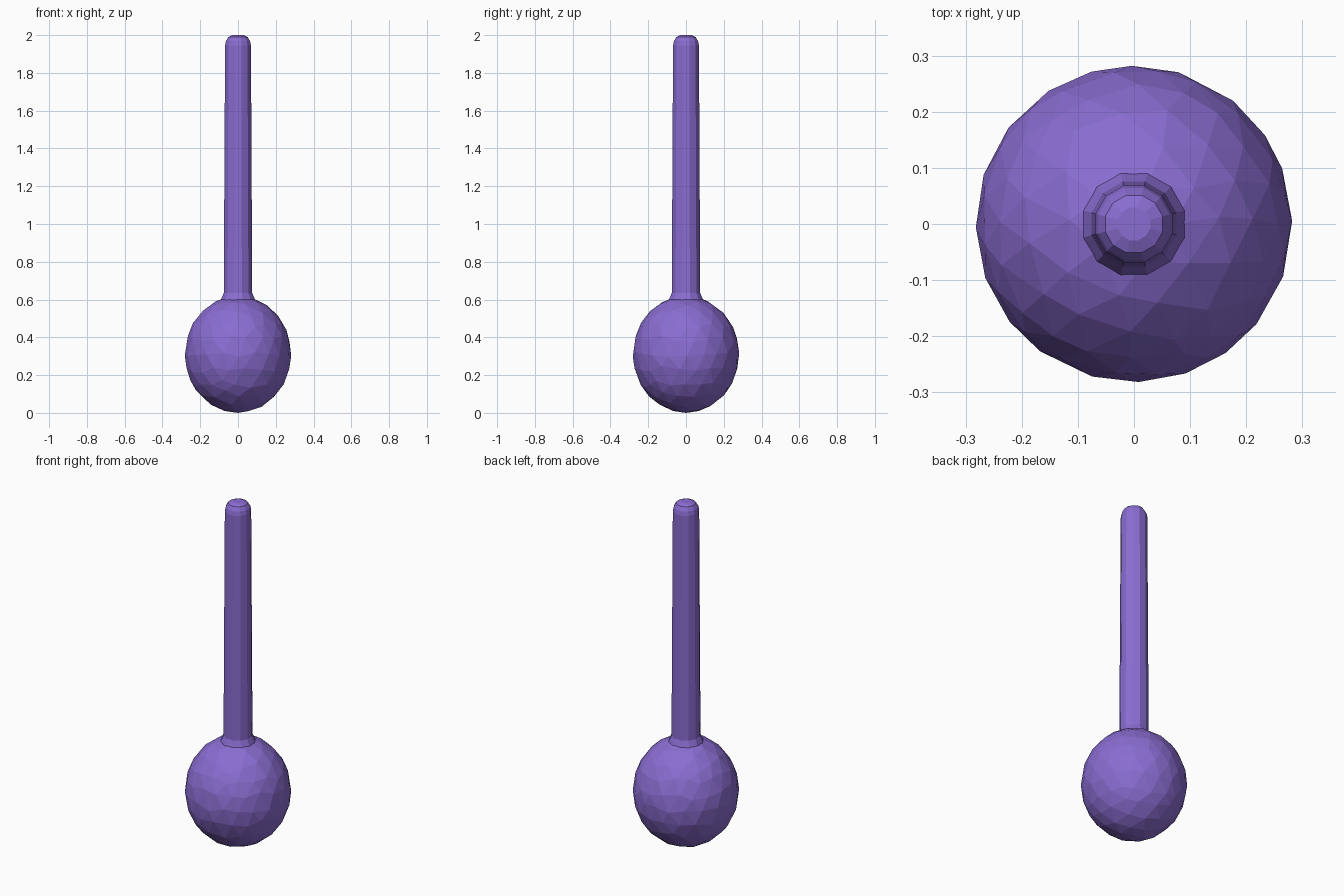
import bpy, bmesh, math, random
from mathutils import Vector

if "Cube" in bpy.data.objects:
    bpy.data.objects.remove(bpy.data.objects["Cube"])

random.seed(4)

# Single flat purple
purple = bpy.data.materials.new("purple")
purple.use_nodes = True
colour = (0.255, 0.152, 0.64, 1)
purple.diffuse_color = colour
purple.node_tree.nodes["Principled BSDF"].inputs["Base Color"].default_value = colour


def add_object(name, bm):
    bmesh.ops.recalc_face_normals(bm, faces=bm.faces)
    mesh = bpy.data.meshes.new(name)
    bm.to_mesh(mesh)
    bm.free()
    mesh.materials.append(purple)
    obj = bpy.data.objects.new(name, mesh)
    bpy.context.collection.objects.link(obj)
    return obj


# Faceted egg-shaped bulb, slightly uneven along its surface
RADIUS, HALF_HEIGHT = 0.282, 0.31
bm = bmesh.new()
bmesh.ops.create_icosphere(bm, subdivisions=3, radius=1)
for v in bm.verts:
    if abs(v.co.z) < 0.95:
        v.co += Vector([random.uniform(-0.045, 0.045) for _ in range(3)])
        v.co.normalize()
    v.co = Vector((v.co.x * RADIUS, v.co.y * RADIUS, HALF_HEIGHT * (1 + v.co.z)))
add_object("bulb", bm)

# Tapered twelve-sided stem with a flared foot and a domed tip: (radius, height)
SIDES = 12
profile = [(0.098, 0.585), (0.092, 0.603), (0.078, 0.635),
           (0.071, 1.945), (0.066, 1.968), (0.053, 1.99), (0.03, 2.0)]
bm = bmesh.new()
rings = []
for r, z in profile:
    angles = [math.tau * (i + 0.5) / SIDES for i in range(SIDES)]
    rings.append([bm.verts.new((r * math.cos(a), r * math.sin(a), z)) for a in angles])
for low, high in zip(rings, rings[1:]):
    for i in range(SIDES):
        j = (i + 1) % SIDES
        bm.faces.new((low[i], low[j], high[j], high[i]))
bm.faces.new(rings[0][::-1])
bm.faces.new(rings[-1])
add_object("stem", bm)
